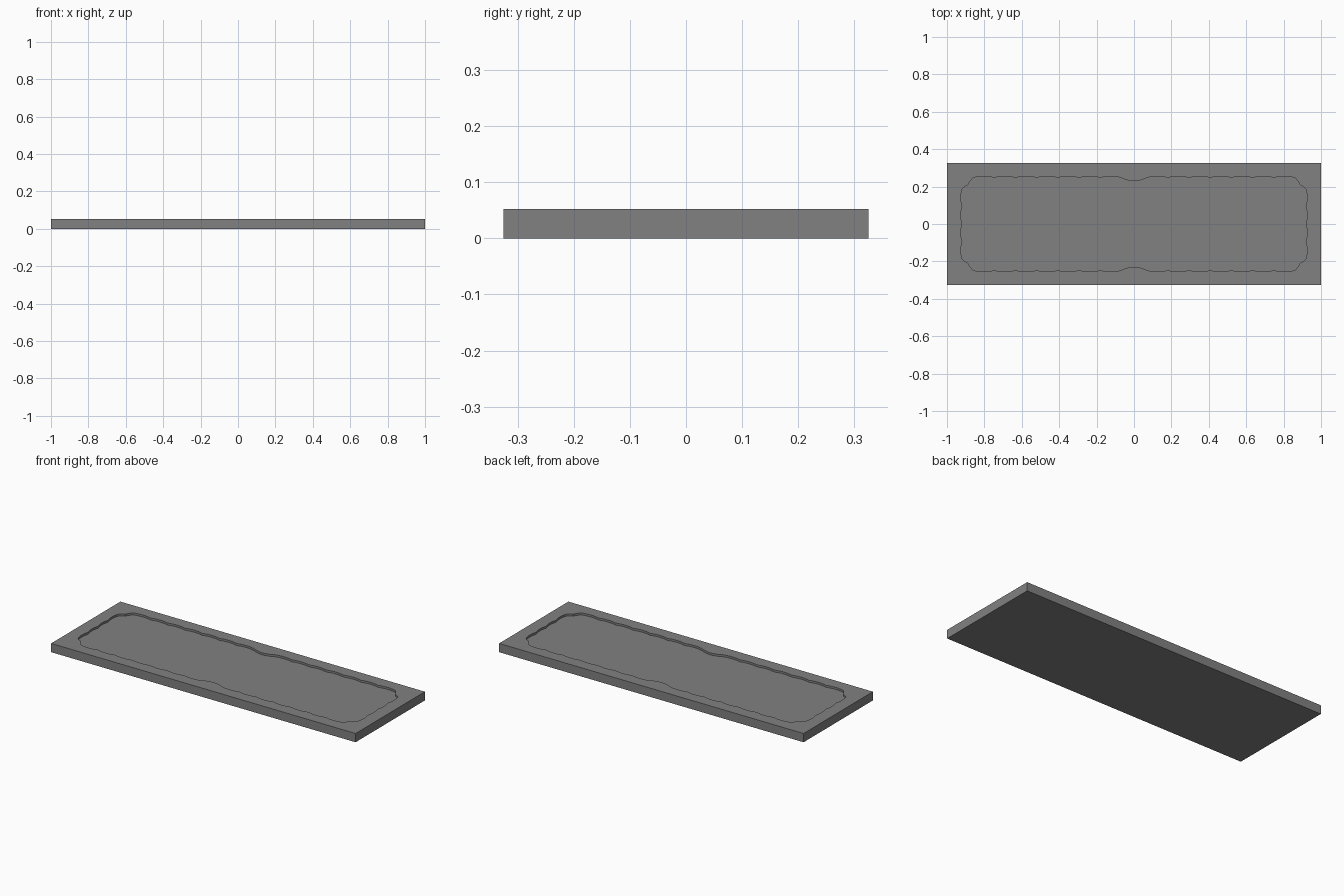
import bpy, bmesh, math

if "Cube" in bpy.data.objects:
    bpy.data.objects.remove(bpy.data.objects["Cube"])

HX, HY, H = 1.0, 0.325, 0.052   # slab half sizes and height
FLOOR = 0.040                   # recess floor height


def scallops(a, b, n, amp, steps=6):
    """Row of n shallow arcs from a to b, bulging to the left of travel if amp > 0."""
    dx, dy = b[0] - a[0], b[1] - a[1]
    length = math.hypot(dx, dy)
    nx, ny = -dy / length, dx / length
    pts = []
    for i in range(n * steps):
        t = i / (n * steps)
        u = (i % steps) / steps
        k = amp * 4 * u * (1 - u)
        pts.append((a[0] + dx * t + nx * k, a[1] + dy * t + ny * k))
    return pts


# Half outline of the recess, counter-clockwise from lower right to upper left
half = []
half += scallops((0.918, -0.188), (0.918, 0.188), 4, -0.008)
half += scallops((0.918, 0.188), (0.888, 0.208), 1, -0.002)
half += scallops((0.888, 0.208), (0.86, 0.247), 1, -0.002)
half += scallops((0.86, 0.247), (0.068, 0.247), 7, -0.008)
half += scallops((0.068, 0.247), (-0.068, 0.247), 1, 0.018, 10)
half += scallops((-0.068, 0.247), (-0.86, 0.247), 7, -0.008)
half += scallops((-0.86, 0.247), (-0.888, 0.208), 1, -0.002)
half += scallops((-0.888, 0.208), (-0.918, 0.188), 1, -0.002)
outline = half + [(-x, -y) for x, y in half]

bm = bmesh.new()


def ring(pts, z):
    return [bm.verts.new((x, y, z)) for x, y in pts]


def walls(low, high):
    n = len(low)
    for i in range(n):
        j = (i + 1) % n
        bm.faces.new((low[i], low[j], high[j], high[i]))


# Outer block
corners = [(-HX, -HY), (HX, -HY), (HX, HY), (-HX, HY)]
base, top = ring(corners, 0), ring(corners, H)
bm.faces.new(base[::-1])
walls(base, top)

# Sunken panel
floor, rim = ring(outline, FLOOR), ring(outline, H)
bm.faces.new(floor)
walls(floor[::-1], rim[::-1])

# Flat border between block edge and recess rim
edges = [bm.edges.get((loop[i - 1], loop[i])) for loop in (top, rim) for i in range(len(loop))]
bmesh.ops.triangle_fill(bm, use_beauty=True, use_dissolve=False, edges=edges, normal=(0, 0, 1))
bmesh.ops.recalc_face_normals(bm, faces=bm.faces[:])

mesh = bpy.data.meshes.new("recessed_slab")
bm.to_mesh(mesh)
bm.free()
slab = bpy.data.objects.new("recessed_slab", mesh)
bpy.context.collection.objects.link(slab)

# Dark grey finish
mat = bpy.data.materials.new("dark_grey")
mat.diffuse_color = (0.22, 0.22, 0.22, 1)
mat.use_nodes = True
mat.node_tree.nodes["Principled BSDF"].inputs["Base Color"].default_value = mat.diffuse_color
mesh.materials.append(mat)
